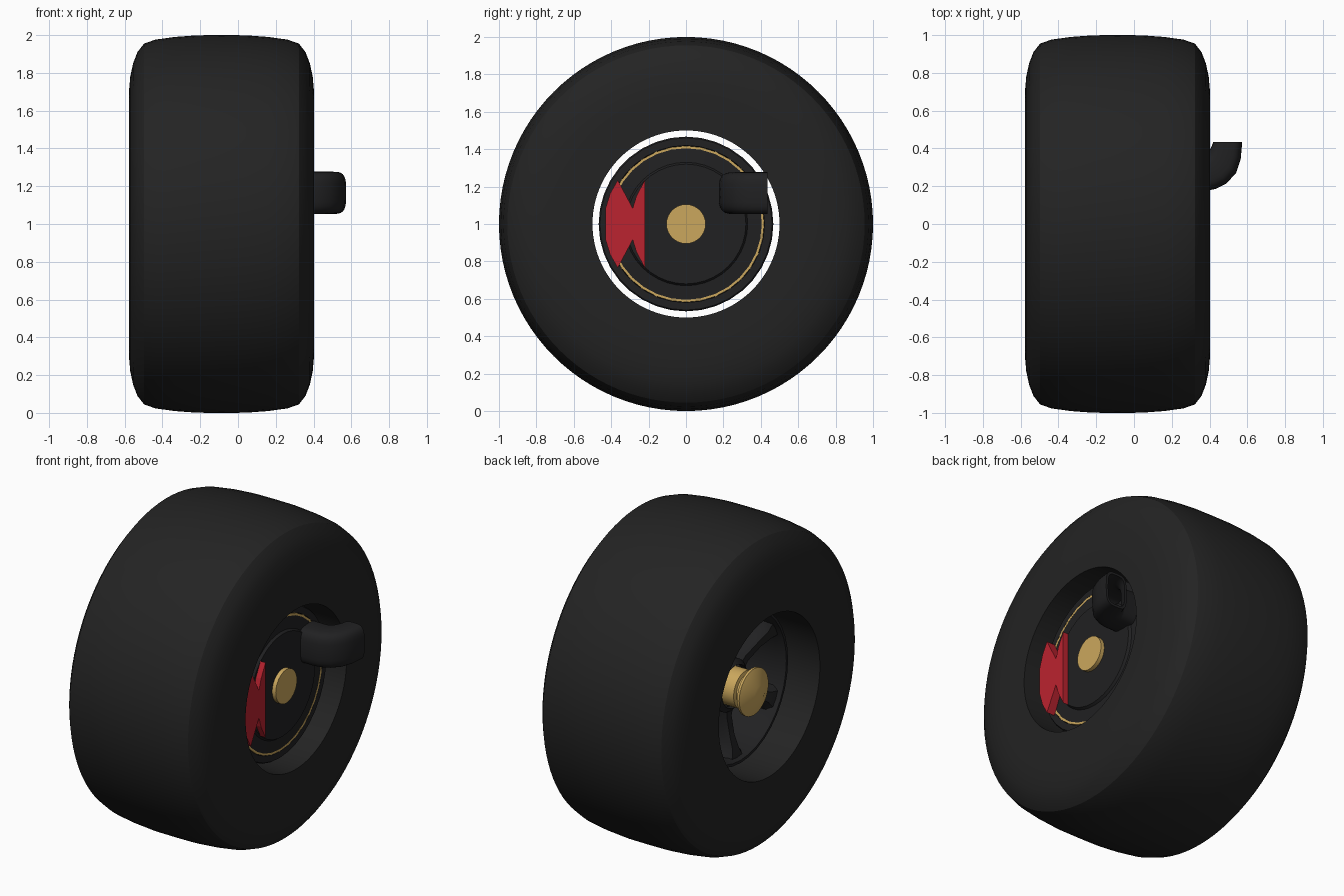
import bpy, bmesh, math
from mathutils import Matrix, Vector

if "Cube" in bpy.data.objects:
    bpy.data.objects.remove(bpy.data.objects["Cube"])


def material(name, rgb):
    m = bpy.data.materials.new(name)
    m.diffuse_color = (*rgb, 1)
    m.use_nodes = True
    m.node_tree.nodes["Principled BSDF"].inputs["Base Color"].default_value = m.diffuse_color
    return m


BLACK = material("rubber_black", (0.017, 0.017, 0.017))
CARBON = material("carbon_black", (0.015, 0.015, 0.016))
GOLD = material("gold", (0.60, 0.39, 0.11))
RED = material("caliper_red", (0.50, 0.017, 0.029))


def finish(bm, name, mat, angle=30):
    bmesh.ops.remove_doubles(bm, verts=bm.verts, dist=1e-5)
    bmesh.ops.recalc_face_normals(bm, faces=bm.faces)
    me = bpy.data.meshes.new(name)
    bm.to_mesh(me)
    bm.free()
    me.materials.append(mat)
    ob = bpy.data.objects.new(name, me)
    bpy.context.collection.objects.link(ob)
    if angle:
        bpy.ops.object.select_all(action='DESELECT')
        bpy.context.view_layer.objects.active = ob
        ob.select_set(True)
        bpy.ops.object.shade_smooth_by_angle(angle=math.radians(angle))
    return ob


def loft(bm, rings, cyclic=False):
    """Join rings of equal point count with quads."""
    vs = [[bm.verts.new(p) for p in ring] for ring in rings]
    n = len(vs[0])
    for i in range(len(vs) if cyclic else len(vs) - 1):
        a, b = vs[i], vs[(i + 1) % len(vs)]
        for j in range(n):
            k = (j + 1) % n
            bm.faces.new((a[j], a[k], b[k], b[j]))
    return vs


def lathe(name, profile, mat, segs=48, closed=True, angle=30):
    """Turn an (x, radius) profile round the axle at z = 1."""
    bm = bmesh.new()
    rings = [[(x, r * math.cos(t), 1 + r * math.sin(t))
              for t in (2 * math.pi * j / segs for j in range(segs))]
             for x, r in profile]
    vs = loft(bm, rings, closed)
    if not closed:
        bm.faces.new(vs[0])
        bm.faces.new(vs[-1])
    return finish(bm, name, mat, angle)


# Tyre: symmetric half profile mirrored about its centre plane
half = [(.49, .50), (.49, .60), (.49, .70), (.483, .78), (.468, .85), (.445, .91),
        (.41, .955), (.35, .976), (.25, .99), (.13, .999)]
mid = -.0875
lathe("tyre", [(mid + x, r) for x, r in half] + [(mid, 1.0)] +
      [(mid - x, r) for x, r in reversed(half)], BLACK, 96)

# Rim barrel, kept clear of the tyre
lathe("rim", [(-.38, .467), (.28, .467), (.29, .46), (.29, .42), (.24, .415),
              (-.33, .43), (-.38, .45)], CARBON, 36)

# Brake disc cover with raised middle, and the gold disc rim showing round it
lathe("brake_cover", [(.20, .412), (.29, .412), (.295, .33), (.31, .32), (.31, .10), (.20, .10)],
      CARBON, 40)
lathe("brake_disc", [(.18, .418), (.291, .418), (.291, .405), (.18, .405)], GOLD, 32)

# Axle, hub and wheel nut
lathe("axle_and_nut", [(.335, .105), (-.29, .105), (-.29, .115), (-.41, .115), (-.415, .095),
                       (-.44, .095), (-.44, .115), (-.455, .145), (-.47, .145), (-.51, .05)],
      GOLD, 32, False)
lathe("hub", [(-.10, .13), (-.10, .16), (-.31, .16), (-.34, .13)], CARBON, 32)

# Spokes: tapered and dished, flaring into the rim
SPOKES = 6
for i in range(SPOKES):
    bm = bmesh.new()
    rings = []
    for r, w, x in ((.11, .055, -.31), (.2, .038, -.30), (.31, .036, -.32), (.39, .05, -.345), (.44, .085, -.355)):
        rings.append([(x + dx, s, 1 + r) for dx, s in
                      ((0, -w * .6), (0, w * .6), (.03, w), (.10, w), (.10, -w), (.03, -w))])
    vs = loft(bm, rings)
    bm.faces.new(vs[0])
    bm.faces.new(vs[-1])
    bmesh.ops.rotate(bm, verts=bm.verts, cent=(0, 0, 1),
                     matrix=Matrix.Rotation(2 * math.pi * i / SPOKES, 3, 'X'))
    finish(bm, f"spoke_{i + 1}", CARBON, 35)

# Brake caliper: a faceted arc plate on the front-facing side
outline = [(-.365, .235), (-.405, .165), (-.43, .085)]
inner = [(-.285, .085), (-.265, .15), (-.22, .235)]
outline = outline + [(y, -z) for y, z in reversed(outline)] + \
    [(y, -z) for y, z in inner] + list(reversed(inner))
bm = bmesh.new()
vs = loft(bm, [[(x, y, 1 + z) for y, z in outline] for x in (.25, .345)])
for ring in vs:
    bm.faces.new(ring)
finish(bm, "brake_caliper", RED, 0)

# Brake duct: elbow of rounded sections turning from the cover to face backwards
stations = [((.27, .175), (.27, .37)), ((.38, .176), (.38, .37)), ((.43, .185), (.39, .372)),
            ((.49, .215), (.395, .378)), ((.54, .27), (.40, .39)), ((.565, .345), (.41, .41)),
            ((.573, .435), (.42, .435))]


def section(a, b, shrink=0.0):
    a, b = Vector(a), Vector(b)
    c, d = (a + b) / 2, (a - b) / 2
    d *= (d.length - shrink) / d.length
    h = .112 - shrink
    pts = []
    for j in range(28):
        t = 2 * math.pi * j / 28
        u = math.copysign(abs(math.cos(t)) ** .55, math.cos(t))
        v = math.copysign(abs(math.sin(t)) ** .55, math.sin(t))
        p = c + d * u
        pts.append((p.x, p.y, 1.165 + h * v))
    return pts


bm = bmesh.new()
vs = loft(bm, [section(a, b) for a, b in stations] +
          [section(a, b, .015) for a, b in reversed(stations)])
bm.faces.new(vs[-1])
finish(bm, "brake_duct", CARBON, 40)
